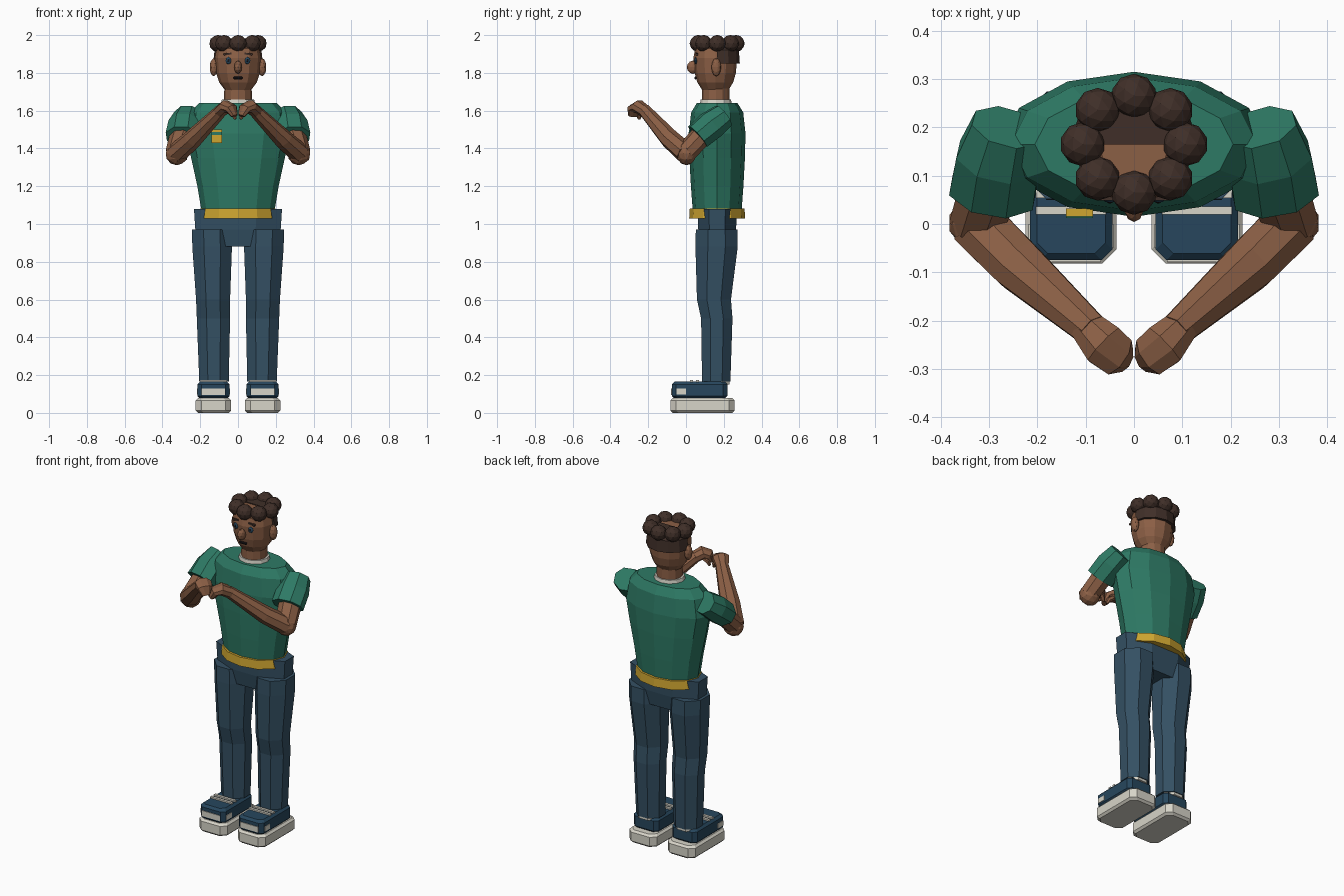
import bpy, bmesh
from math import sin, cos, pi
from mathutils import Vector, Matrix

if "Cube" in bpy.data.objects:
    bpy.data.objects.remove(bpy.data.objects["Cube"])


def material(name, r, g, b):
    m = bpy.data.materials.new(name)
    m.use_nodes = True
    m.diffuse_color = (r, g, b, 1)
    m.node_tree.nodes["Principled BSDF"].inputs["Base Color"].default_value = (r, g, b, 1)
    return m


GREEN = material("shirt green", .027, .195, .13)
DENIM = material("denim blue", .034, .08, .125)
SHOE = material("shoe blue", .02, .062, .11)
SKIN = material("warm skin", .26, .115, .06)
HAIR = material("dark brown hair", .05, .028, .021)
YELLOW = material("belt yellow", .62, .38, .03)
WHITE = material("off white", .68, .66, .58)
DARK = material("near black", .012, .01, .012)
Z = Vector((0, 0, 1))
MID = .165          # depth of the body axis


def finish(bm, name, mat):
    bmesh.ops.recalc_face_normals(bm, faces=bm.faces)
    mesh = bpy.data.meshes.new(name)
    bm.to_mesh(mesh)
    bm.free()
    mesh.materials.append(mat)
    obj = bpy.data.objects.new(name, mesh)
    bpy.context.collection.objects.link(obj)
    return obj


def skin_rings(rings):
    """Join equal loops of points into a closed solid."""
    bm = bmesh.new()
    loops = [[bm.verts.new(p) for p in ring] for ring in rings]
    n = len(loops[0])
    for a, b in zip(loops, loops[1:]):
        for i in range(n):
            bm.faces.new((a[i], a[(i + 1) % n], b[(i + 1) % n], b[i]))
    bm.faces.new(loops[0])
    bm.faces.new(loops[-1])
    return bm


def stack(rings, n=12, boxy=False):
    """Level rings given as (x, y, z, half width, half depth)."""
    phase, grow = (pi / n, 1 / cos(pi / n)) if boxy else (0, 1)
    ang = [phase + 2 * pi * i / n for i in range(n)]
    return skin_rings([[(x + rx * grow * cos(a), y + ry * grow * sin(a), z) for a in ang]
                       for x, y, z, rx, ry in rings])


def tube(path, n=8):
    """Rings square to a path of (point, half width, half height)."""
    pts = [Vector(p[0]) for p in path]
    rings = []
    for i, (p, ru, rv) in enumerate(path):
        d = (pts[min(i + 1, len(pts) - 1)] - pts[max(i - 1, 0)]).normalized()
        u = d.cross(Z).normalized()
        v = u.cross(d)
        rings.append([pts[i] + u * ru * cos(a) + v * rv * sin(a)
                      for a in (pi / n + 2 * pi * k / n for k in range(n))])
    return skin_rings(rings)


def ball(name, loc, size, mat, detail=2):
    bm = bmesh.new()
    bmesh.ops.create_icosphere(bm, subdivisions=detail, radius=1,
                               matrix=Matrix.LocRotScale(Vector(loc), None, Vector(size)))
    return finish(bm, name, mat)


def box(name, loc, size, mat, bevel=0, tilt=0):
    bm = bmesh.new()
    bmesh.ops.create_cube(bm, size=1, matrix=Matrix.Translation(loc)
                          @ Matrix.Rotation(tilt, 4, 'Y') @ Matrix.Diagonal((*size, 1)))
    obj = finish(bm, name, mat)
    if bevel:
        mod = obj.modifiers.new("chamfer", 'BEVEL')
        mod.width = bevel
        mod.segments = 1
    return obj


def chamfered(name, x, y, half, z0, z1, corner, rim, mat):
    """Slab with cut corners and a chamfered rim at top and bottom."""
    def outline(inset, z):
        hx, hy = half[0] - inset, half[1] - inset
        c = corner
        return [(x + a, y + b, z) for a, b in (
            (hx, c - hy), (hx, hy - c), (hx - c, hy), (c - hx, hy),
            (-hx, hy - c), (-hx, c - hy), (c - hx, -hy), (hx - c, -hy))]
    return finish(skin_rings([outline(rim, z0), outline(0, z0 + rim),
                              outline(0, z1 - rim), outline(rim, z1)]), name, mat)


# Shirt, collar and chest badge
finish(stack([(0, MID, z, rx, ry) for z, rx, ry in (
    (1.08, .195, .13), (1.2, .215, .139), (1.35, .248, .147),
    (1.48, .275, .15), (1.59, .255, .138), (1.64, .205, .108))]), "shirt", GREEN)
finish(stack([(0, .158, 1.63, .092, .085), (0, .158, 1.66, .085, .08)]), "collar", WHITE)
box("badge", (-.113, .024, 1.465), (.056, .016, .07), YELLOW)
box("badge_stripe", (-.113, .015, 1.478), (.056, .006, .016), GREEN)

# Hips and belt
finish(stack([(0, MID, .88, .17, .085), (0, MID, .97, .226, .1),
              (0, MID, 1.08, .233, .105)], 8, True), "hips", DENIM)
finish(stack([(0, MID, 1.03, .205, .148), (0, MID, 1.083, .198, .145)]), "belt", YELLOW)

# Neck and head
finish(stack([(0, .158, 1.6, .075, .073), (0, .158, 1.74, .072, .072)]), "neck", SKIN)
head_rings = ((1.71, .07, .07), (1.75, .1, .095), (1.8, .116, .109),
              (1.88, .123, .116), (1.93, .113, .106), (1.96, .07, .065))
finish(stack([(0, .155, z, rx, ry) for z, rx, ry in head_rings]), "head", SKIN)
ball("nose", (0, .037, 1.83), (.021, .033, .035), SKIN)
box("mouth", (0, .05, 1.773), (.052, .012, .014), DARK, .004)

# Cropped back hair and a crown of curls
cap = stack([(0, MID, 1.85, .132, .12), (0, MID, 1.92, .124, .115),
             (0, MID, 1.965, .08, .075)])
bmesh.ops.bisect_plane(cap, geom=cap.verts[:] + cap.edges[:] + cap.faces[:],
                       plane_co=(0, MID, 0), plane_no=(0, -1, 0), clear_outer=True)
bmesh.ops.holes_fill(cap, edges=cap.edges)
finish(cap, "back_hair", HAIR)
for i in range(8):
    a = i * pi / 4
    ball("curl", (.106 * cos(a), MID + .1 * sin(a), 1.956), (.047, .046, .045), HAIR)

for s, side in ((1, "left"), (-1, "right")):
    # Face details and ears
    ball(side + "_ear", (s * .128, .16, 1.83), (.022, .026, .048), SKIN)
    ball(side + "_eye", (s * .05, .053, 1.865), (.016, .009, .019), SHOE)
    ball(side + "_pupil", (s * .05, .046, 1.866), (.007, .004, .009), DARK, 1)
    box(side + "_eyebrow", (s * .055, .056, 1.9), (.042, .014, .01), HAIR, tilt=s * .12)

    # Sleeve, upper arm, elbow, forearm and drooping hand
    finish(tube([((s * .262, .2, 1.575), .078, .068), ((s * .28, .135, 1.525), .093, .08),
                 ((s * .293, .062, 1.462), .095, .075)]), side + "_sleeve", GREEN)
    finish(tube([((s * .28, .13, 1.52), .07, .06), ((s * .325, 0, 1.378), .06, .055)]),
           side + "_upper_arm", SKIN)
    ball(side + "_elbow", (s * .323, .002, 1.373), (.062, .054, .062), SKIN)
    finish(tube([((s * .325, 0, 1.375), .06, .055), ((s * .24, -.085, 1.45), .058, .05),
                 ((s * .085, -.222, 1.605), .037, .033)]), side + "_forearm", SKIN)
    finish(tube([((s * .1, -.21, 1.592), .037, .033), ((s * .062, -.25, 1.622), .05, .034),
                 ((s * .035, -.272, 1.61), .046, .028), ((s * .018, -.28, 1.572), .028, .016)]),
           side + "_hand", SKIN)
    finish(tube([((s * .06, -.235, 1.605), .016, .016), ((s * .022, -.245, 1.58), .015, .015),
                 ((s * .014, -.25, 1.555), .008, .008)], 6), side + "_thumb", SKIN)

    # Trouser leg, slightly bent at the knee
    finish(stack([(s * .127, .16, .165, .078, .075), (s * .13, .163, .5, .088, .083),
                  (s * .132, .148, .6, .09, .09), (s * .137, .162, .88, .105, .112),
                  (s * .139, .162, .97, .104, .11)], 8, True), side + "_leg", DENIM)

    # Shoe
    x = s * .13
    chamfered(side + "_sole", x, .088, (.094, .17), 0, .078, .03, .012, WHITE)
    chamfered(side + "_shoe", x, .072, (.085, .147), .075, .165, .022, .014, SHOE)
    box(side + "_toe_band", (x, -.075, .113), (.124, .008, .034), WHITE)
    for dx in (-1, 1):
        box(side + "_side_band", (x + dx * .084, -.025, .113), (.008, .05, .03), WHITE)
    for y in (.028, .062):
        box(side + "_lace", (x, y, .168), (.145, .016, .012), WHITE)
    finish(stack([(x, .16, .15, .07, .07), (x, .16, .18, .07, .07)], 8, True),
           side + "_sock", WHITE)
